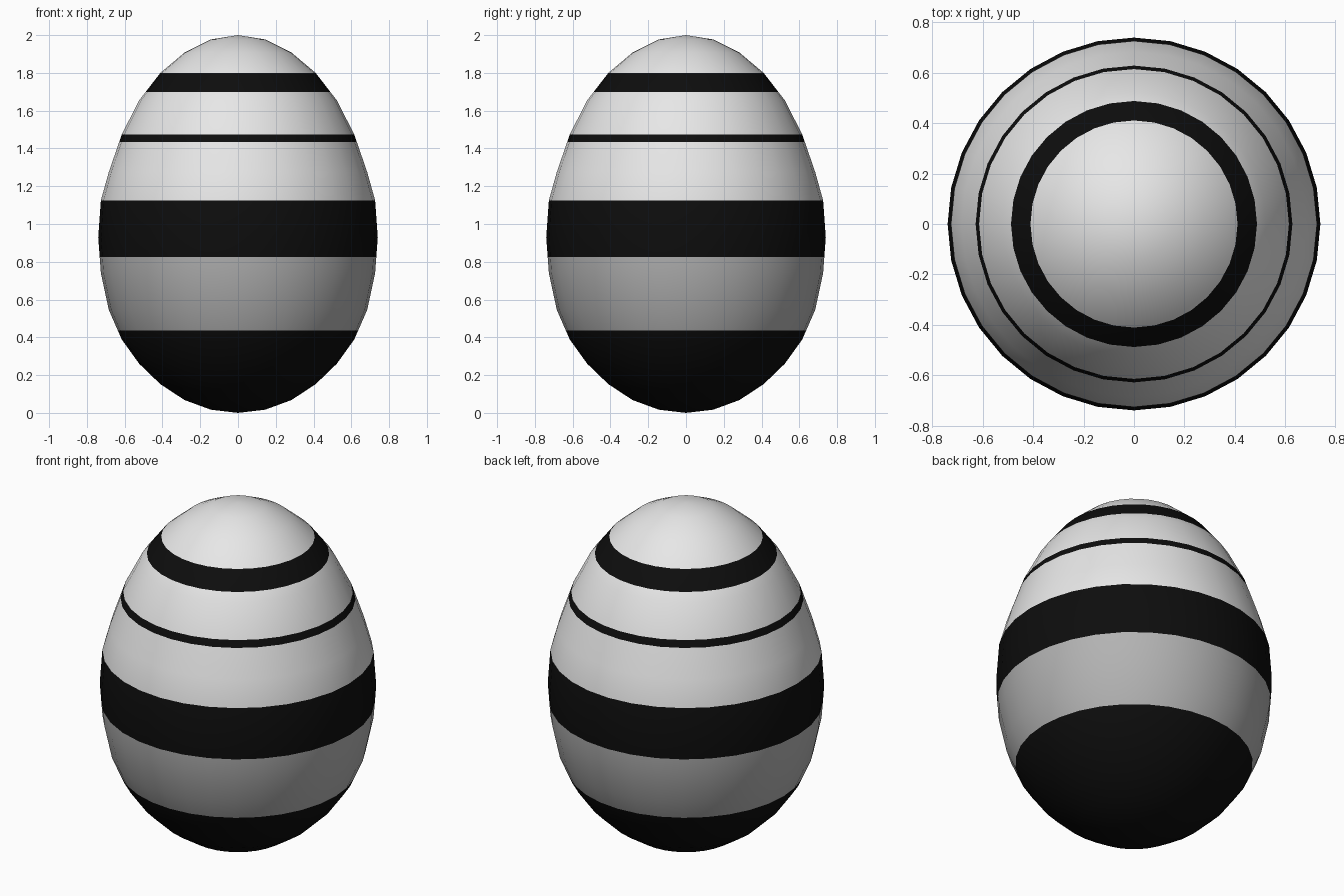
import bpy, bmesh, math

if "Cube" in bpy.data.objects:
    bpy.data.objects.remove(bpy.data.objects["Cube"])

# Colours: pale shell, grey lower band, black stripes
def material(name, value):
    m = bpy.data.materials.new(name)
    m.diffuse_color = (value, value, value, 1)
    m.use_nodes = True
    m.node_tree.nodes["Principled BSDF"].inputs["Base Color"].default_value = m.diffuse_color
    return m

materials = [material("pale_shell", 0.8), material("mid_grey", 0.45), material("black", 0.004)]

# Half outline of the egg: radius, height
profile = [(0, 0), (0.144, 0.017), (0.283, 0.068), (0.411, 0.152), (0.523, 0.26),
           (0.615, 0.388), (0.684, 0.545), (0.726, 0.74), (0.74, 0.93), (0.726, 1.125),
           (0.684, 1.275), (0.615, 1.475), (0.523, 1.655), (0.411, 1.80),
           (0.283, 1.908), (0.144, 1.977), (0, 2.0)]

# Colour bands from the bottom up: upper limit, material index
bands = [(0.435, 2), (0.825, 1), (1.125, 2), (1.435, 0), (1.475, 2),
         (1.70, 0), (1.80, 2), (9, 0)]

# Egg body, turned around the vertical axis
bm = bmesh.new()
verts = [bm.verts.new((r, 0, z)) for r, z in profile]
edges = [bm.edges.new(pair) for pair in zip(verts, verts[1:])]
bmesh.ops.spin(bm, geom=verts + edges, cent=(0, 0, 0), axis=(0, 0, 1),
               angle=math.tau, steps=32, use_duplicate=False)
bmesh.ops.remove_doubles(bm, verts=bm.verts[:], dist=0.0005)

# Cut the stripe edges and colour the faces by height
for limit, _ in bands[:-1]:
    bmesh.ops.bisect_plane(bm, geom=bm.verts[:] + bm.edges[:] + bm.faces[:], dist=0.0005,
                           plane_co=(0, 0, limit), plane_no=(0, 0, 1))
bmesh.ops.recalc_face_normals(bm, faces=bm.faces[:])
for f in bm.faces:
    z = f.calc_center_median().z
    f.material_index = next(i for limit, i in bands if z < limit)
    f.smooth = True

mesh = bpy.data.meshes.new("striped_egg")
bm.to_mesh(mesh)
bm.free()
for m in materials:
    mesh.materials.append(m)
egg = bpy.data.objects.new("striped_egg", mesh)
bpy.context.collection.objects.link(egg)
